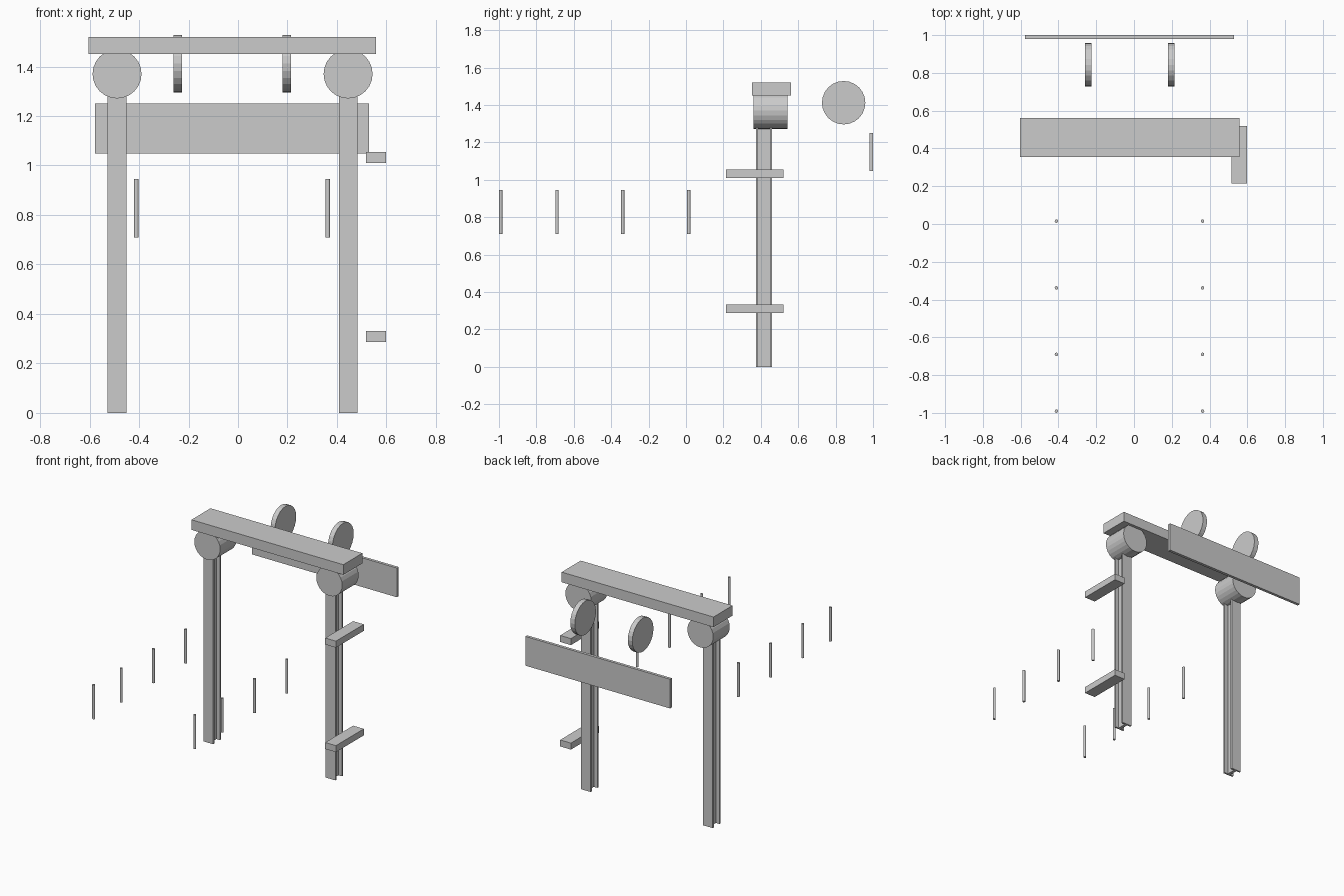
import bpy, bmesh
from math import pi
from mathutils import Matrix

if "Cube" in bpy.data.objects:
    bpy.data.objects.remove(bpy.data.objects["Cube"])


def finish(name, bm):
    bmesh.ops.recalc_face_normals(bm, faces=bm.faces)
    me = bpy.data.meshes.new(name)
    bm.to_mesh(me)
    bm.free()
    ob = bpy.data.objects.new(name, me)
    bpy.context.collection.objects.link(ob)
    return ob


def box(name, x, y, z):
    bm = bmesh.new()
    bmesh.ops.create_cube(bm, size=1)
    for v in bm.verts:
        v.co = [(r[0] + r[1]) / 2 + c * (r[1] - r[0]) for r, c in zip((x, y, z), v.co)]
    return finish(name, bm)


def cylinder(name, centre, radius, length, axis, sides):
    turn = {'X': Matrix.Rotation(pi / 2, 4, 'Y'),
            'Y': Matrix.Rotation(pi / 2, 4, 'X'),
            'Z': Matrix.Identity(4)}[axis]
    bm = bmesh.new()
    bmesh.ops.create_cone(bm, cap_ends=True, segments=sides, radius1=radius,
                          radius2=radius, depth=length,
                          matrix=Matrix.Translation(centre) @ turn)
    return finish(name, bm)


def i_beam(name, cx, cy, width, depth, flange, web, height):
    w, d, t = width / 2, depth / 2, web / 2
    half = [(w, -d), (w, -d + flange), (t, -d + flange),
            (t, d - flange), (w, d - flange), (w, d)]
    outline = half + [(-x, y) for x, y in reversed(half)]
    bm = bmesh.new()
    face = bm.faces.new([bm.verts.new((cx + x, cy + y, 0)) for x, y in outline])
    ext = bmesh.ops.extrude_face_region(bm, geom=[face])
    for v in ext['geom']:
        if isinstance(v, bmesh.types.BMVert):
            v.co.z = height
    # keep the base closed
    if not any(all(abs(v.co.z) < 1e-6 for v in f.verts) for f in bm.faces):
        bm.faces.new([v for v in bm.verts if v.co.z == 0])
    return finish(name, bm)


# top beam across both posts
box("top_beam", (-0.604, 0.558), (0.354, 0.562), (1.45, 1.52))

# I-section posts with round heads
for side, x in (("left", -0.489), ("right", 0.445)):
    i_beam(side + "_post", x, 0.417, 0.075, 0.086, 0.012, 0.02, 1.3)
    cylinder(side + "_post_head", (x, 0.452, 1.37), 0.099, 0.18, 'Y', 24)

# side steps
for label, z in (("lower", 0.287), ("upper", 1.01)):
    box(label + "_step", (0.517, 0.599), (0.215, 0.52), (z, z + 0.045))

# discs behind the beam
for side, x in (("left", -0.243), ("right", 0.197)):
    cylinder(side + "_disc", (x, 0.843, 1.412), 0.116, 0.034, 'X', 24)

# rear panel
box("rear_panel", (-0.578, 0.53), (0.98, 1.0), (1.048, 1.25))

# two rows of thin pins at the front
for x in (-0.411, 0.363):
    for y in (-0.991, -0.69, -0.338, 0.015):
        cylinder("pin", (x, y, 0.827), 0.009, 0.236, 'Z', 12)
